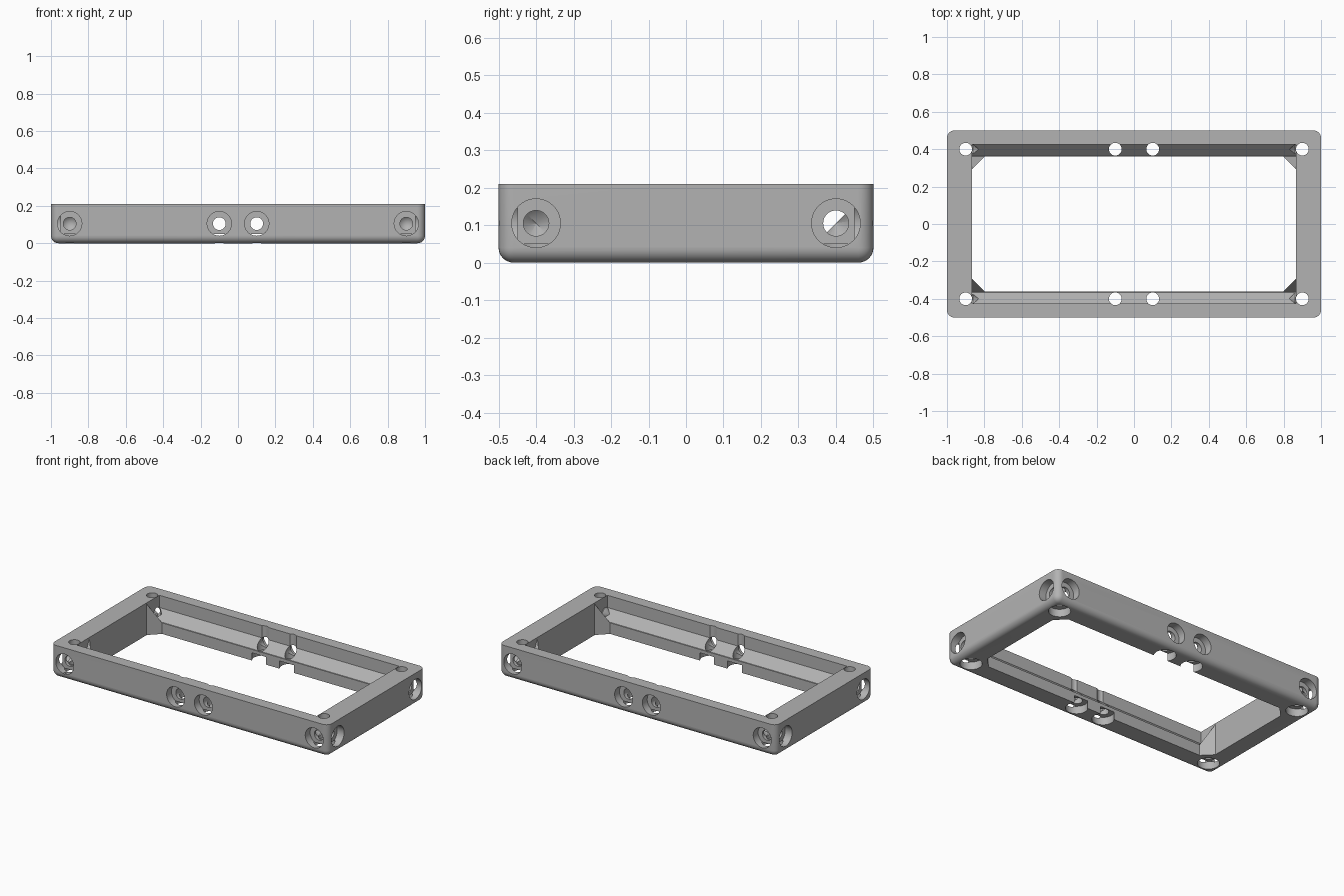
import bpy, bmesh, math
from mathutils import Vector, Matrix

if "Cube" in bpy.data.objects:
    bpy.data.objects.remove(bpy.data.objects["Cube"])

HEIGHT, MID = 0.21, 0.105
INNER_X, INNER_Y, GUSSET = 0.865, 0.36, 0.065
HOLE_R, BORE_R, BORE_DEPTH = 0.034, 0.065, 0.05

grey = bpy.data.materials.new("plain_grey")
grey.use_nodes = True
grey.diffuse_color = (0.45, 0.45, 0.45, 1)
grey.node_tree.nodes["Principled BSDF"].inputs["Base Color"].default_value = grey.diffuse_color


def add_object(name, bm):
    bmesh.ops.recalc_face_normals(bm, faces=bm.faces)
    mesh = bpy.data.meshes.new(name)
    bm.to_mesh(mesh)
    bm.free()
    mesh.materials.append(grey)
    obj = bpy.data.objects.new(name, mesh)
    bpy.context.collection.objects.link(obj)
    return obj


def prism(name, points, offset):
    """Extrude a closed outline of 3D points."""
    bm = bmesh.new()
    face = bm.faces.new([bm.verts.new(p) for p in points])
    top = bmesh.ops.extrude_face_region(bm, geom=[face])["geom"]
    verts = [v for v in top if isinstance(v, bmesh.types.BMVert)]
    bmesh.ops.translate(bm, verts=verts, vec=offset)
    return add_object(name, bm)


def drill(name, start, direction, profile):
    """Turn a (distance, radius) profile about an axis running inward from start."""
    bm = bmesh.new()
    outline = [bm.verts.new((r, 0, d)) for d, r in profile]
    edges = [bm.edges.new(pair) for pair in zip(outline, outline[1:])]
    bmesh.ops.spin(bm, geom=outline + edges, cent=(0, 0, 0), axis=(0, 0, 1),
                   angle=math.tau, steps=40, use_merge=True)
    bmesh.ops.remove_doubles(bm, verts=bm.verts, dist=1e-5)
    turn = Vector((0, 0, 1)).rotation_difference(Vector(direction)).to_matrix().to_4x4()
    bmesh.ops.transform(bm, matrix=Matrix.Translation(start) @ turn, verts=bm.verts)
    return add_object(name, bm)


def bored(length, tip):
    """Counterbored hole, with a pointed end when tip is above zero."""
    return [(-0.05, 0), (-0.05, BORE_R), (BORE_DEPTH, BORE_R), (BORE_DEPTH, HOLE_R),
            (length, HOLE_R), (length + tip, 0)]


# Solid block with rounded upright corners and a rounded bottom edge
bm = bmesh.new()
bmesh.ops.create_cube(bm, size=1)
bmesh.ops.scale(bm, vec=(2, 1, HEIGHT), verts=bm.verts)
bmesh.ops.translate(bm, vec=(0, 0, MID), verts=bm.verts)
rounded = [e for e in bm.edges if min(v.co.z for v in e.verts) < 0.01]
bmesh.ops.bevel(bm, geom=rounded, offset=0.04, segments=8, profile=0.5, affect='EDGES')
frame = add_object("frame", bm)

# Central opening with angled corners
corners = []
for sx, sy in ((1, 1), (-1, 1), (-1, -1), (1, -1)):
    pair = [(sx * INNER_X, sy * (INNER_Y - GUSSET), -0.1),
            (sx * (INNER_X - GUSSET), sy * INNER_Y, -0.1)]
    corners += pair if sx * sy > 0 else pair[::-1]
cutters = [prism("opening_cutter", corners, (0, 0, 0.5))]

# Sloped recess along the inside of both long rails
recess = [(0.425, 0.3), (0.425, 0.13), (0.367, 0.072), (0.36, 0.072), (0.291, HEIGHT), (0.246, 0.3)]
for side in (1, -1):
    outline = [(-INNER_X, side * y, z) for y, z in recess]
    cutters.append(prism("recess_cutter", outline, (2 * INNER_X, 0, 0)))

# Screw holes from below, through the long rails and into the ends
for sy in (1, -1):
    for x in (-0.9, -0.1, 0.1, 0.9):
        cutters.append(drill("upright_hole_cutter", (x, sy * 0.4, 0), (0, 0, 1), bored(0.3, 0)))
        length, tip = (0.14, 0.03) if abs(x) > 0.5 else (0.25, 0)
        cutters.append(drill("rail_hole_cutter", (x, sy * 0.5, MID), (0, -sy, 0), bored(length, tip)))
    for sx in (1, -1):
        cutters.append(drill("end_hole_cutter", (sx, sy * 0.4, MID), (-sx, 0, 0), bored(0.14, 0.03)))

# Cut everything out, then keep only the finished frame
for cutter in cutters:
    cutter.hide_render = True
    cut = frame.modifiers.new(cutter.name, 'BOOLEAN')
    cut.operation, cut.solver, cut.object = 'DIFFERENCE', 'EXACT', cutter
bpy.context.view_layer.update()
depsgraph = bpy.context.evaluated_depsgraph_get()
finished = bpy.data.meshes.new_from_object(frame.evaluated_get(depsgraph))
frame.modifiers.clear()
frame.data = finished
for cutter in cutters:
    bpy.data.objects.remove(cutter)

# Smooth the rounded surfaces and keep the edges crisp
bpy.ops.object.select_all(action='DESELECT')
frame.select_set(True)
bpy.context.view_layer.objects.active = frame
bpy.ops.object.shade_smooth_by_angle(angle=math.radians(30))
